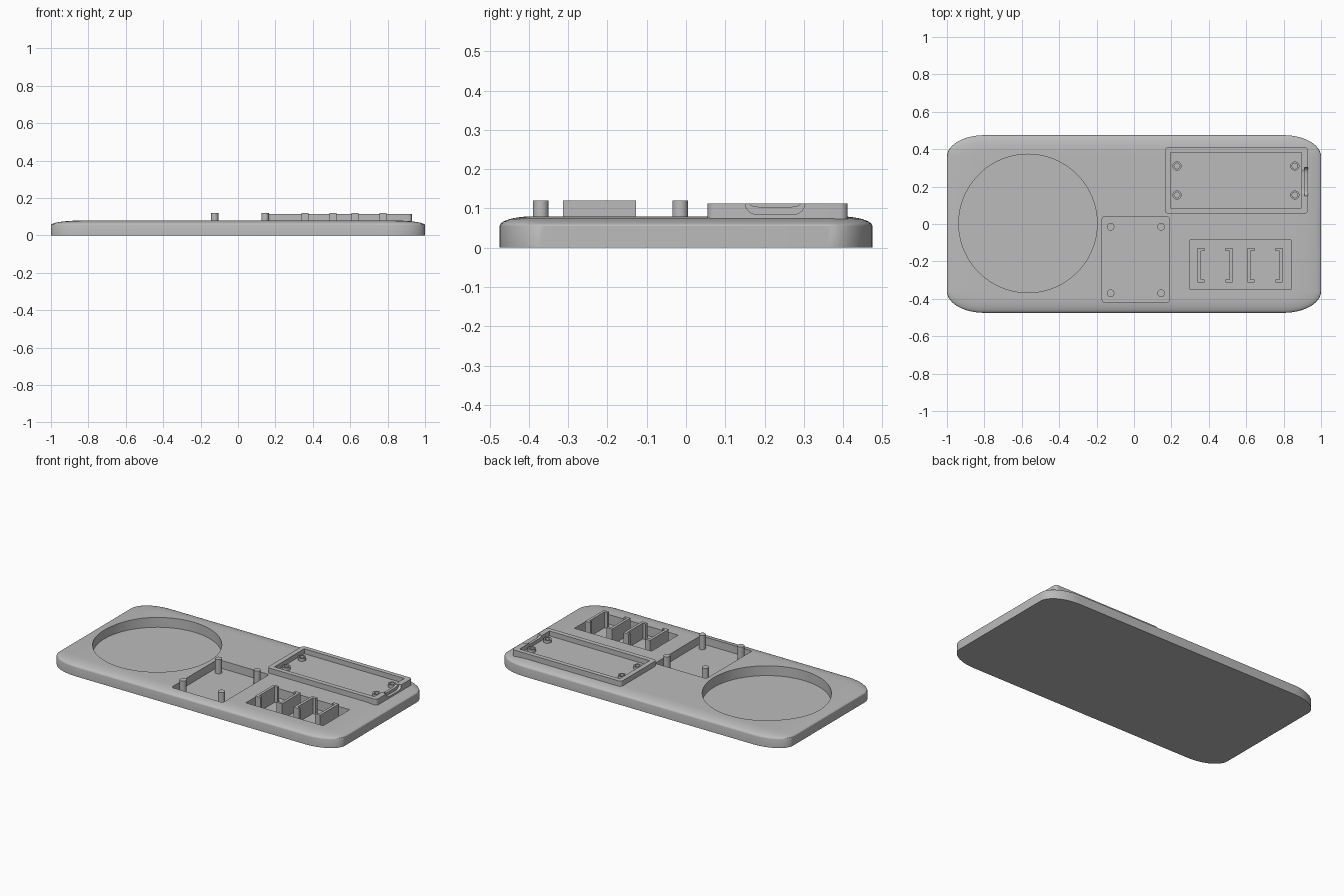
import bpy, bmesh, math

if "Cube" in bpy.data.objects:
    bpy.data.objects.remove(bpy.data.objects["Cube"])

plastic = bpy.data.materials.new("light grey plastic")
GREY = (0.5, 0.5, 0.5, 1)
plastic.use_nodes = True
plastic.diffuse_color = GREY
plastic.node_tree.nodes["Principled BSDF"].inputs["Base Color"].default_value = GREY


def outline(x0, x1, y0, y1, rx, ry, steps):
    """Rectangle with elliptical corners, counter-clockwise."""
    points = []
    for quarter, (sx, sy) in enumerate([(1, 1), (-1, 1), (-1, -1), (1, -1)]):
        cx = x1 - rx if sx > 0 else x0 + rx
        cy = y1 - ry if sy > 0 else y0 + ry
        for i in range(steps + 1):
            a = (quarter + i / steps) * math.pi / 2
            points.append((cx + rx * math.cos(a), cy + ry * math.sin(a)))
    return points


def loft(name, layers):
    """Closed solid through a stack of (outline, height) layers."""
    bm = bmesh.new()
    rings = [[bm.verts.new((x, y, z)) for x, y in pts] for pts, z in layers]
    n = len(rings[0])
    for low, high in zip(rings, rings[1:]):
        for i in range(n):
            j = (i + 1) % n
            bm.faces.new((low[i], low[j], high[j], high[i]))
    bm.faces.new(rings[0][::-1])
    bm.faces.new(rings[-1])
    mesh = bpy.data.meshes.new(name)
    bm.to_mesh(mesh)
    bm.free()
    mesh.materials.append(plastic)
    obj = bpy.data.objects.new(name, mesh)
    bpy.context.collection.objects.link(obj)
    return obj


def block(name, x0, x1, y0, y1, z0, z1, r=0.0):
    if r:
        pts = outline(x0, x1, y0, y1, r, r, 6)
    else:
        pts = [(x0, y0), (x1, y0), (x1, y1), (x0, y1)]
    return loft(name, [(pts, z0), (pts, z1)])


def cylinder(name, x, y, r, z0, z1, sides=32):
    pts = [(x + r * math.cos(2 * math.pi * i / sides),
            y + r * math.sin(2 * math.pi * i / sides)) for i in range(sides)]
    return loft(name, [(pts, z0), (pts, z1)])


def cut(target, cutter):
    bpy.context.view_layer.objects.active = target
    mod = target.modifiers.new("cut", "BOOLEAN")
    mod.operation = "DIFFERENCE"
    mod.solver = "EXACT"
    mod.object = cutter
    bpy.ops.object.modifier_apply(modifier=mod.name)
    bpy.data.objects.remove(cutter)


parts = []

# Base plate with a soft, wide rounding along its top edge
HX, HY, RX, RY = 1.0, 0.475, 0.2, 0.115
layers = [(outline(-HX, HX, -HY, HY, RX, RY, 12), 0)]
for k in range(11):
    t = k / 10 * math.pi / 2
    dx, dy = 0.19 * (1 - math.cos(t)), 0.085 * (1 - math.cos(t))
    layers.append((outline(-HX + dx, HX - dx, -HY + dy, HY - dy,
                           RX - dx, RY - dy, 12), 0.055 + 0.025 * math.sin(t)))
base = loft("base_plate", layers)
parts.append(base)

# Recesses in the base
cut(base, cylinder("round_cutter", -0.567, 0.003, 0.37, 0.018, 0.2, 96))
cut(base, block("board_cutter", -0.17, 0.19, -0.42, 0.04, 0.03, 0.2, 0.015))
cut(base, block("slot_cutter", 0.30, 0.84, -0.35, -0.085, 0.02, 0.2))

# Mounting posts in the board recess
for x in (-0.125, 0.145):
    for y in (-0.37, -0.015):
        parts.append(cylinder("mounting_post", x, y, 0.02, 0.025, 0.12))

# Channel brackets standing in the slot recess, in facing pairs
for x0, x1, opens in ((0.34, 0.377, 1), (0.49, 0.527, -1),
                      (0.607, 0.644, 1), (0.757, 0.794, -1)):
    bracket = block("channel_bracket", x0, x1, -0.313, -0.128, 0.015, 0.12)
    if opens > 0:
        groove = block("groove", x0 + 0.017, x1 + 0.1, -0.297, -0.144, 0, 0.2)
    else:
        groove = block("groove", x0 - 0.1, x1 - 0.017, -0.297, -0.144, 0, 0.2)
    cut(bracket, groove)
    parts.append(bracket)

# Raised tray with a hollow inside
tray = block("raised_tray", 0.165, 0.93, 0.055, 0.412, 0.05, 0.113, 0.02)
cut(tray, block("tray_cutter", 0.195, 0.895, 0.085, 0.383, 0.082, 0.2))

# Stepped cable notch in the tray's end wall
def notch(x0, x1, half, bottom):
    mid, rad = 0.227, 0.03
    profile = [(mid - half, 0.14), (mid - half, 0.113)]
    depth = 0.113 - bottom
    for s in (-1, 1):
        for i in range(7):
            a = i / 6 * math.pi / 2
            a = a if s < 0 else math.pi / 2 - a
            profile.append((mid + s * (half - rad + rad * math.cos(a)),
                            0.113 - depth * math.sin(a)))
    profile += [(mid + half, 0.113), (mid + half, 0.14)]
    obj = loft("notch", [(profile, x0), (profile, x1)])
    for v in obj.data.vertices:
        y, z, x = v.co
        v.co = (x, y, z)
    bm = bmesh.new()
    bm.from_mesh(obj.data)
    bmesh.ops.remove_doubles(bm, verts=bm.verts, dist=0.00005)
    bmesh.ops.recalc_face_normals(bm, faces=bm.faces)
    bm.to_mesh(obj.data)
    bm.free()
    return obj

cut(tray, notch(0.912, 1.0, 0.076, 0.085))
cut(tray, notch(0.85, 0.915, 0.065, 0.104))
parts.append(tray)

# Hollow screw bosses in the tray corners
for x in (0.23, 0.86):
    for y in (0.155, 0.31):
        boss = cylinder("screw_boss", x, y, 0.024, 0.075, 0.1)
        cut(boss, cylinder("screw_hole", x, y, 0.015, 0.083, 0.2))
        parts.append(boss)

# Smooth the round surfaces, keep edges crisp
bpy.ops.object.select_all(action="DESELECT")
for obj in parts:
    obj.select_set(True)
bpy.context.view_layer.objects.active = base
bpy.ops.object.shade_smooth_by_angle(angle=math.radians(30))
